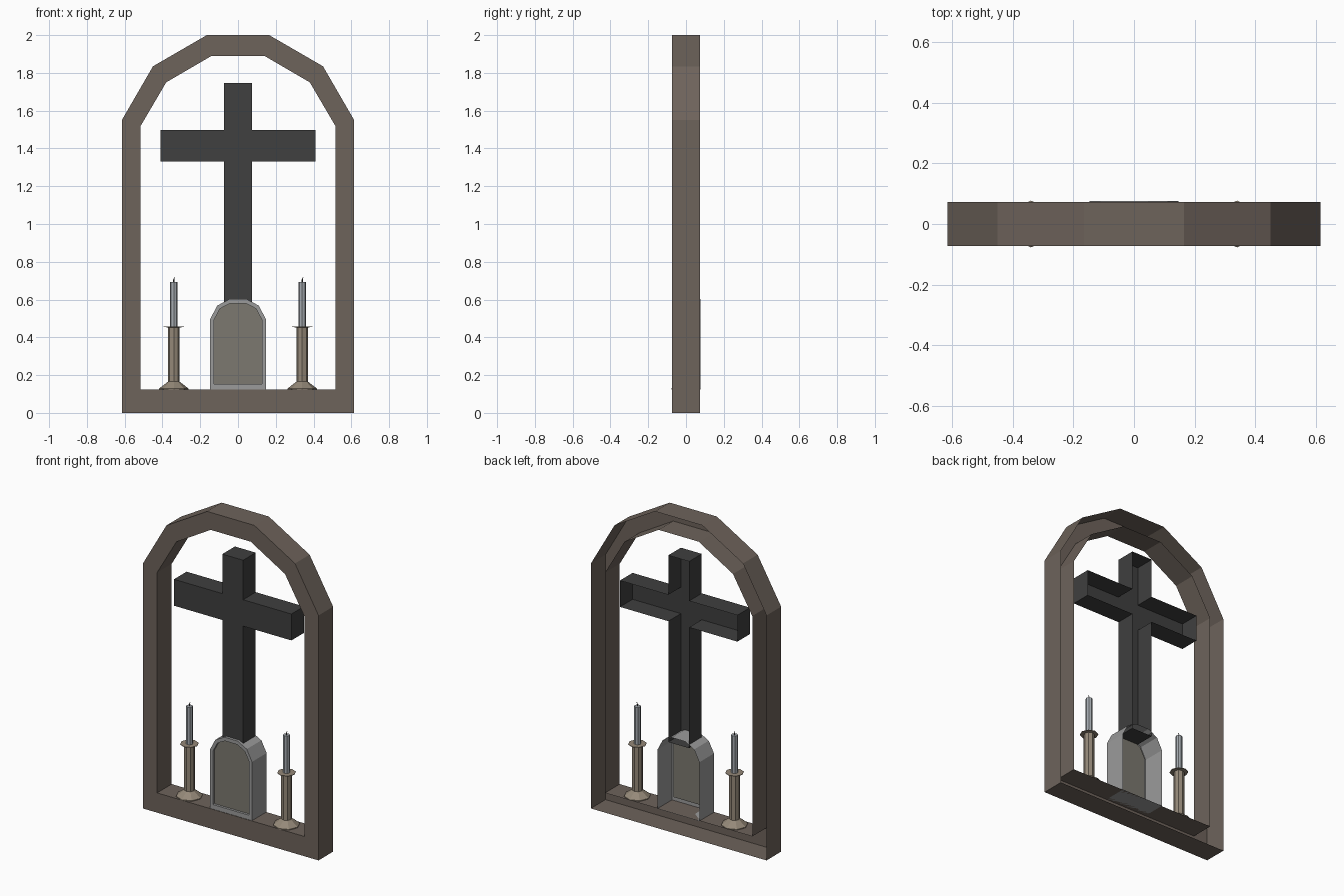
import bpy
import math

if "Cube" in bpy.data.objects:
    bpy.data.objects.remove(bpy.data.objects["Cube"])


def material(name, rgb):
    m = bpy.data.materials.new(name)
    m.diffuse_color = (*rgb, 1)
    m.use_nodes = True
    m.node_tree.nodes["Principled BSDF"].inputs["Base Color"].default_value = m.diffuse_color
    return m


WOOD = material("brown_wood", (0.155, 0.125, 0.105))
BLACK = material("dark_iron", (0.05, 0.05, 0.05))
STONE = material("grey_stone", (0.33, 0.33, 0.33))
PANEL = material("plaque", (0.20, 0.19, 0.16))
BRASS = material("dull_brass", (0.30, 0.25, 0.19))
WAX = material("wax", (0.38, 0.41, 0.44))


def add_object(name, verts, faces, mat, x=0):
    mesh = bpy.data.meshes.new(name)
    mesh.from_pydata(verts, [], faces)
    mesh.materials.append(mat)
    ob = bpy.data.objects.new(name, mesh)
    ob.location.x = x
    bpy.context.collection.objects.link(ob)
    return ob


def mirrored(half):
    """Right half of an outline, bottom to top, closed with its mirror image."""
    return half + [(-x, z) for x, z in reversed(half)]


def at(outline, y):
    return [(x, y, z) for x, z in outline]


def bridge(a, b, n):
    return [(a + i, b + i, b + (i + 1) % n, a + (i + 1) % n) for i in range(n)]


def open_ring(name, outer, inner, y_front, y_back, y_inner, mat):
    """Front ring with outer walls and inner reveal, open at the back."""
    n = len(outer)
    verts = at(outer, y_back) + at(outer, y_front) + at(inner, y_front) + at(inner, y_inner)
    faces = [f[::-1] for k in range(3) for f in bridge(k * n, (k + 1) * n, n)]
    return add_object(name, verts, faces, mat)


def lathe(name, profile, mat, x, sides=8):
    verts, faces = [], []
    for r, z in profile:
        for i in range(sides):
            a = math.tau * i / sides
            verts.append((r * math.cos(a), r * math.sin(a), z))
    for k in range(len(profile) - 1):
        faces += [f[::-1] for f in bridge(k * sides, (k + 1) * sides, sides)]
    last = (len(profile) - 1) * sides
    faces.append(tuple(range(last, last + sides)))
    return add_object(name, verts, faces, mat, x)


# Arched window frame
open_ring("arched_frame",
          mirrored([(0.615, 0), (0.615, 1.55), (0.45, 1.835), (0.165, 2.0)]),
          mirrored([(0.515, 0.125), (0.515, 1.52), (0.38, 1.75), (0.14, 1.89)]),
          -0.073, 0.073, 0.073, WOOD)

# Cross, open at the back
cross = mirrored([(0.073, 0.565), (0.073, 1.33), (0.411, 1.33),
                  (0.411, 1.497), (0.073, 1.497), (0.073, 1.747)])
n = len(cross)
add_object("cross", at(cross, -0.053) + at(cross, 0.073),
           [tuple(range(n))] + bridge(0, n, n), BLACK)

# Headstone with a recessed plaque
plaque = mirrored([(0.127, 0.154), (0.127, 0.492), (0.095, 0.552), (0.042, 0.579)])
open_ring("headstone",
          mirrored([(0.147, 0.125), (0.147, 0.497), (0.11, 0.568), (0.046, 0.602)]),
          plaque, -0.07, 0.0765, -0.055, STONE)
add_object("headstone_plaque", at(plaque, -0.055), [tuple(range(len(plaque)))], PANEL)

# Candlesticks, candles and wicks
for side, x in (("left", -0.34), ("right", 0.34)):
    lathe(f"{side}_candlestick",
          [(0.077, 0.125), (0.077, 0.13), (0.031, 0.165), (0.031, 0.453),
           (0.054, 0.454), (0.054, 0.457)], BRASS, x)
    lathe(f"{side}_candle", [(0.02, 0.457), (0.02, 0.694)], WAX, x)
    wick = lathe(f"{side}_wick", [(0.003, 0.694), (0.003, 0.706), (0.002, 0.716)],
                 BLACK, x, 4)
    for v in wick.data.vertices[8:]:
        v.co.x += 0.004
